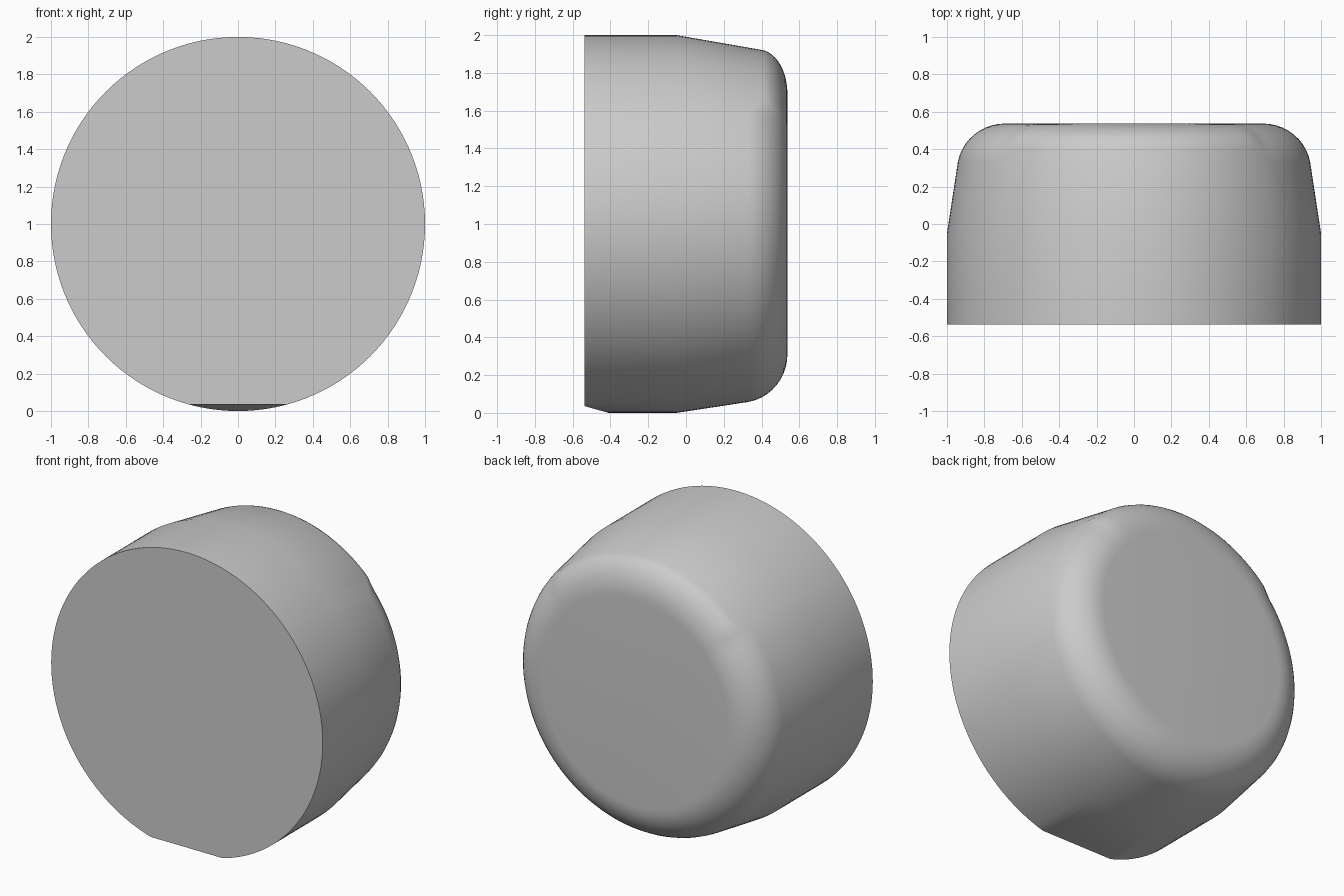
import bpy, bmesh
from math import sin, cos, pi, radians
from mathutils import Vector

old = bpy.data.objects.get("Cube")
if old:
    bpy.data.objects.remove(old)

SEGMENTS = 120
ARC_STEPS = 10
FRONT, BACK = -0.537, 0.537

grey = bpy.data.materials.new("plain grey")
grey.use_nodes = True
colour = (0.6, 0.6, 0.6, 1)
grey.diffuse_color = colour
grey.node_tree.nodes["Principled BSDF"].inputs["Base Color"].default_value = colour


def profile(angle):
    """Radius and depth from front to back; the top sector has a longer taper."""
    off_top = abs(angle) * 180 / pi
    side = min(max((off_top - 45) / 6, 0), 1)
    edge_y = 0.41 + side * (0.33 - 0.41)
    edge_r = 0.92 + side * (0.942 - 0.92)
    flat_r = 0.69
    points = [(1, FRONT), (1, -0.05)]
    for i in range(ARC_STEPS + 1):
        # the rounded rim starts along the taper and ends flat
        t = radians(10 + 80 * i / ARC_STEPS)
        u = (cos(t) / cos(radians(10)))
        v = (sin(t) - sin(radians(10))) / (1 - sin(radians(10)))
        points.append((flat_r + (edge_r - flat_r) * u, edge_y + (BACK - edge_y) * v))
    return points


# Body: rings turned around the y axis
bm = bmesh.new()
columns = []
for s in range(SEGMENTS):
    a = -pi + 2 * pi * s / SEGMENTS
    columns.append([bm.verts.new((r * sin(a), y, 1 + r * cos(a))) for r, y in profile(a)])
for s, col in enumerate(columns):
    nxt = columns[(s + 1) % SEGMENTS]
    for i in range(len(col) - 1):
        bm.faces.new((col[i], nxt[i], nxt[i + 1], col[i + 1]))
bm.faces.new([c[0] for c in columns])
bm.faces.new([c[-1] for c in columns])

# Slanted flat cut under the front edge
cut = bmesh.ops.bisect_plane(
    bm, geom=bm.verts[:] + bm.edges[:] + bm.faces[:], dist=1e-5,
    plane_co=Vector((0, FRONT, 0.036)), plane_no=Vector((0, -0.036, -0.127)),
    clear_outer=True)
bmesh.ops.holes_fill(bm, edges=[e for e in bm.edges if e.is_boundary], sides=0)
bmesh.ops.recalc_face_normals(bm, faces=bm.faces[:])

mesh = bpy.data.meshes.new("rounded_body")
bm.to_mesh(mesh)
bm.free()
mesh.materials.append(grey)
body = bpy.data.objects.new("rounded_body", mesh)
bpy.context.collection.objects.link(body)
bpy.context.view_layer.objects.active = body
body.select_set(True)
bpy.ops.object.shade_smooth_by_angle(angle=radians(30))
